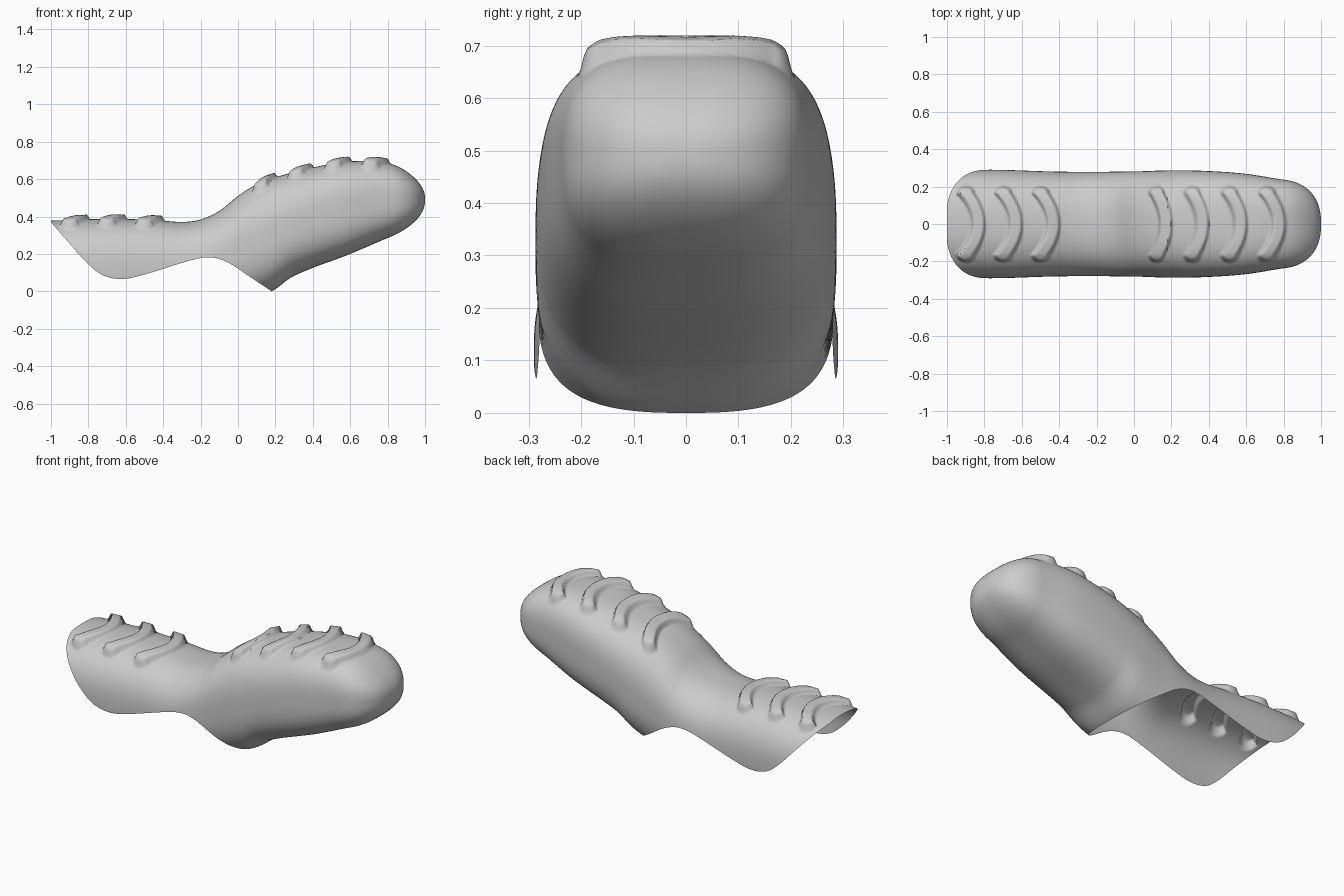
import bpy, bmesh, math

cube = bpy.data.objects.get("Cube")
if cube:
    bpy.data.objects.remove(cube)


def curve(points):
    """Smooth interpolation through (x, value) points."""
    def slope(i):
        a, b = points[max(i - 1, 0)], points[min(i + 1, len(points) - 1)]
        return (b[1] - a[1]) / (b[0] - a[0])

    def value(x):
        x = min(max(x, points[0][0]), points[-1][0])
        i = 0
        while i < len(points) - 2 and x > points[i + 1][0]:
            i += 1
        (x0, v0), (x1, v1) = points[i], points[i + 1]
        d = x1 - x0
        t = (x - x0) / d
        return ((1 + 2 * t) * (1 - t) ** 2 * v0 + t * (1 - t) ** 2 * d * slope(i)
                + t * t * (3 - 2 * t) * v1 + t * t * (t - 1) * d * slope(i + 1))
    return value


# Side and plan profiles along the shell
top = curve([(-1, .378), (-.7, .387), (-.45, .382), (-.3, .371), (-.2, .384), (-.1, .43),
             (0, .51), (.1, .572), (.2, .61), (.4, .662), (.6, .695), (.8, .685), (1, .62)])
bottom = curve([(-1, -.16), (-.3, -.14), (0, -.07), (.18, 0), (.3, .083), (.6, .2),
                (.8, .285), (1, .36)])
width = curve([(-1, .285), (-.75, .29), (-.4, .28), (0, .281), (.2, .287), (.4, .283),
               (.6, .268), (.8, .237), (1, .215)])
power = curve([(-1, 2.5), (-.3, 2.5), (.2, 2.7), (.6, 2.9), (1, 2.7)])
rim = curve([(-1, .37), (-.9, .255), (-.8, .145), (-.72, .085), (-.62, .066), (-.5, .09),
             (-.3, .152), (-.2, .178), (-.13, .18), (-.05, .152), (.05, .087), (.18, 0)])
RIM_END = .18

# Crescent grip ridges: x of the tips and how far the middle bows forward
RIDGES = [(-.9, .068), (-.7, .068), (-.5, .068), (.12, .05), (.31, .055), (.51, .06), (.71, .065)]
REACH, HALF_WIDTH = .165, .036


def ridge_lift(x, y):
    lift = 0
    for tip, bow in RIDGES:
        u = max(-1, min(1, y / REACH))
        dx = x - tip - bow * (1 - u * u)
        dx /= math.hypot(1, 2 * bow * u / REACH)
        d = math.hypot(dx, max(0, abs(y) - REACH))
        t = max(0, min(1, (HALF_WIDTH + .006 - d) / .018))
        lift = max(lift, t * t * (3 - 2 * t) * (.025 + .014 * u * u))
    return lift


def signed_power(v, e):
    return math.copysign(abs(v) ** e, v)


def section(x, count):
    """One cross-section, from rim to rim over the top."""
    s = 1
    if x > .8:
        s = max(0, 1 - ((x - .8) / .2) ** 2.4) ** (1 / 2.4)
    n = power(x)
    mid = (top(x) + bottom(x)) / 2
    h = (top(x) - bottom(x)) / 2 * s
    w = width(x) * s
    limit = math.pi
    if x < RIM_END:
        t = max(-1, min(1, (rim(x) - mid) / h))
        limit = math.acos(signed_power(t, n / 2))
    for j in range(count + 1):
        a = limit * (2 * j / count - 1)
        y = w * signed_power(math.sin(a), 2 / n)
        z = mid + h * signed_power(math.cos(a), 2 / n)
        if abs(a) < math.pi / 2:
            z += ridge_lift(x, y)
        yield x, y, z


# Stations, crowded toward the underside point and the rounded tip
stations = [-1 + (RIM_END + 1) * math.sin(i / 170 * math.pi / 2) ** 1.0 for i in range(171)]
stations = sorted(set(round(v, 5) for v in stations if v > -.2)
                  | set(round(-1 + .008 * i, 5) for i in range(100))
                  | set(round(RIM_END + .008 * i, 5) for i in range(78))
                  | set(round(.8 + .2 * math.sin(i / 30 * math.pi / 2), 5) for i in range(31)))
COUNT = 140

bm = bmesh.new()
rows = [[bm.verts.new(p) for p in section(x, COUNT)] for x in stations]
for a, b in zip(rows, rows[1:]):
    for j in range(COUNT):
        bm.faces.new((a[j], b[j], b[j + 1], a[j + 1]))
bmesh.ops.remove_doubles(bm, verts=bm.verts, dist=.0003)
bmesh.ops.recalc_face_normals(bm, faces=bm.faces)
bm.faces.ensure_lookup_table()
crown = max(bm.faces, key=lambda f: f.calc_center_median().z)
if crown.normal.z < 0:
    bmesh.ops.reverse_faces(bm, faces=bm.faces)

mesh = bpy.data.meshes.new("ridged_finger_shell")
bm.to_mesh(mesh)
bm.free()
shell = bpy.data.objects.new("ridged_finger_shell", mesh)
bpy.context.collection.objects.link(shell)

# Plain grey
grey = bpy.data.materials.new("light_grey")
grey.use_nodes = True
colour = (.6, .6, .6, 1)
grey.diffuse_color = colour
grey.node_tree.nodes["Principled BSDF"].inputs["Base Color"].default_value = colour
mesh.materials.append(grey)

bpy.ops.object.select_all(action="DESELECT")
shell.select_set(True)
bpy.context.view_layer.objects.active = shell
bpy.ops.object.shade_smooth_by_angle(angle=math.radians(60))
